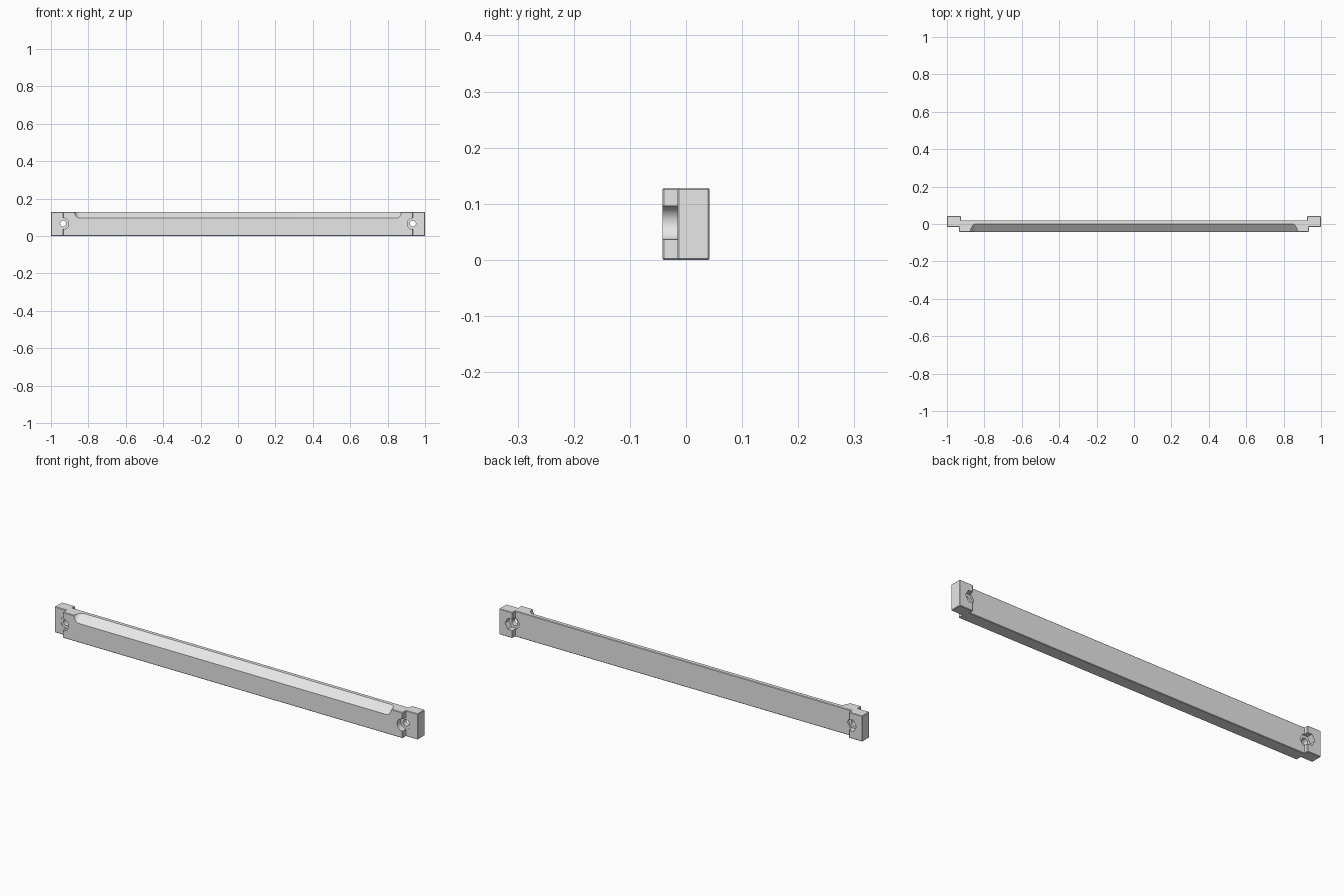
import bpy, bmesh, math
from mathutils import Vector

cube = bpy.data.objects.get("Cube")
if cube:
    bpy.data.objects.remove(cube, do_unlink=True)

HEIGHT = 0.128
HOLE_X, HOLE_Z = 0.935, 0.066

grey = bpy.data.materials.new("plain grey")
grey.use_nodes = True
grey.diffuse_color = (0.8, 0.8, 0.8, 1)
grey.node_tree.nodes["Principled BSDF"].inputs["Base Color"].default_value = (0.8, 0.8, 0.8, 1)


def prism(name, points, direction, bevel=0):
    """Extrude a closed outline, optionally breaking its convex edges."""
    bm = bmesh.new()
    face = bm.faces.new([bm.verts.new(p) for p in points])
    out = bmesh.ops.extrude_face_region(bm, geom=[face], use_keep_orig=True)
    moved = [v for v in out["geom"] if isinstance(v, bmesh.types.BMVert)]
    bmesh.ops.translate(bm, verts=moved, vec=direction)
    bmesh.ops.recalc_face_normals(bm, faces=bm.faces)
    if bevel:
        bmesh.ops.bevel(bm, geom=[e for e in bm.edges if e.is_convex], offset=bevel,
                        segments=1, affect='EDGES')
    mesh = bpy.data.meshes.new(name)
    bm.to_mesh(mesh)
    bm.free()
    mesh.materials.append(grey)
    obj = bpy.data.objects.new(name, mesh)
    bpy.context.collection.objects.link(obj)
    return obj


def bore(name, x, radius, y0, y1, sides):
    """Round or hexagonal cutter running along y."""
    ring = [(x + radius * math.cos(i * math.tau / sides), y0,
             HOLE_Z + radius * math.sin(i * math.tau / sides)) for i in range(sides)]
    return prism(name, ring, (0, y1 - y0, 0))


# Bar with stepped-back end blocks, drawn in plan
half = [(0.936, -0.042), (0.936, -0.015), (1, -0.015), (1, 0.042), (0.926, 0.042), (0.926, 0.02)]
plan = half + [(-x, y) for x, y in reversed(half)]
bar = prism("mounting_bar", [(x, y, 0) for x, y in plan], (0, 0, HEIGHT), bevel=0.0025)

# Sloped pocket along the top front edge, with filleted ends
slope = Vector((0, 0.042, HEIGHT - 0.095)).normalized()
normal = Vector((0, -slope.z, slope.y))
start = Vector((0, -0.042, 0.095)) - slope * 0.1
end_x, fillet = 0.875, 0.03
side = [(end_x, 0.12)]
for i in range(9):
    a = i * math.pi / 16
    side.append((end_x - fillet + fillet * math.cos(a), fillet - fillet * math.sin(a)))
section = side + [(-x, d) for x, d in reversed(side)]
cutters = [prism("pocket_cutter", [start + Vector((x, 0, 0)) + normal * d for x, d in section],
                 slope * 0.3)]

# Screw holes, head recesses and hexagonal nut recesses at both ends
for s in (-1, 1):
    cutters += [bore("head_cutter", s * HOLE_X, 0.03, -0.06, -0.0135, 48),
                bore("screw_cutter", s * HOLE_X, 0.016, -0.08, 0.08, 32),
                bore("nut_cutter", s * HOLE_X, 0.032, 0.012, 0.06, 6)]

for cutter in cutters:
    cutter.hide_render = True
    mod = bar.modifiers.new(cutter.name, 'BOOLEAN')
    mod.operation, mod.solver, mod.object = 'DIFFERENCE', 'EXACT', cutter

# Bake the cuts and discard the cutters
graph = bpy.context.evaluated_depsgraph_get()
finished = bpy.data.meshes.new_from_object(bar.evaluated_get(graph))
bar.modifiers.clear()
bar.data = finished
for cutter in cutters:
    bpy.data.objects.remove(cutter, do_unlink=True)

bpy.ops.object.select_all(action='DESELECT')
bar.select_set(True)
bpy.context.view_layer.objects.active = bar
bpy.ops.object.shade_smooth_by_angle(angle=math.radians(25))
